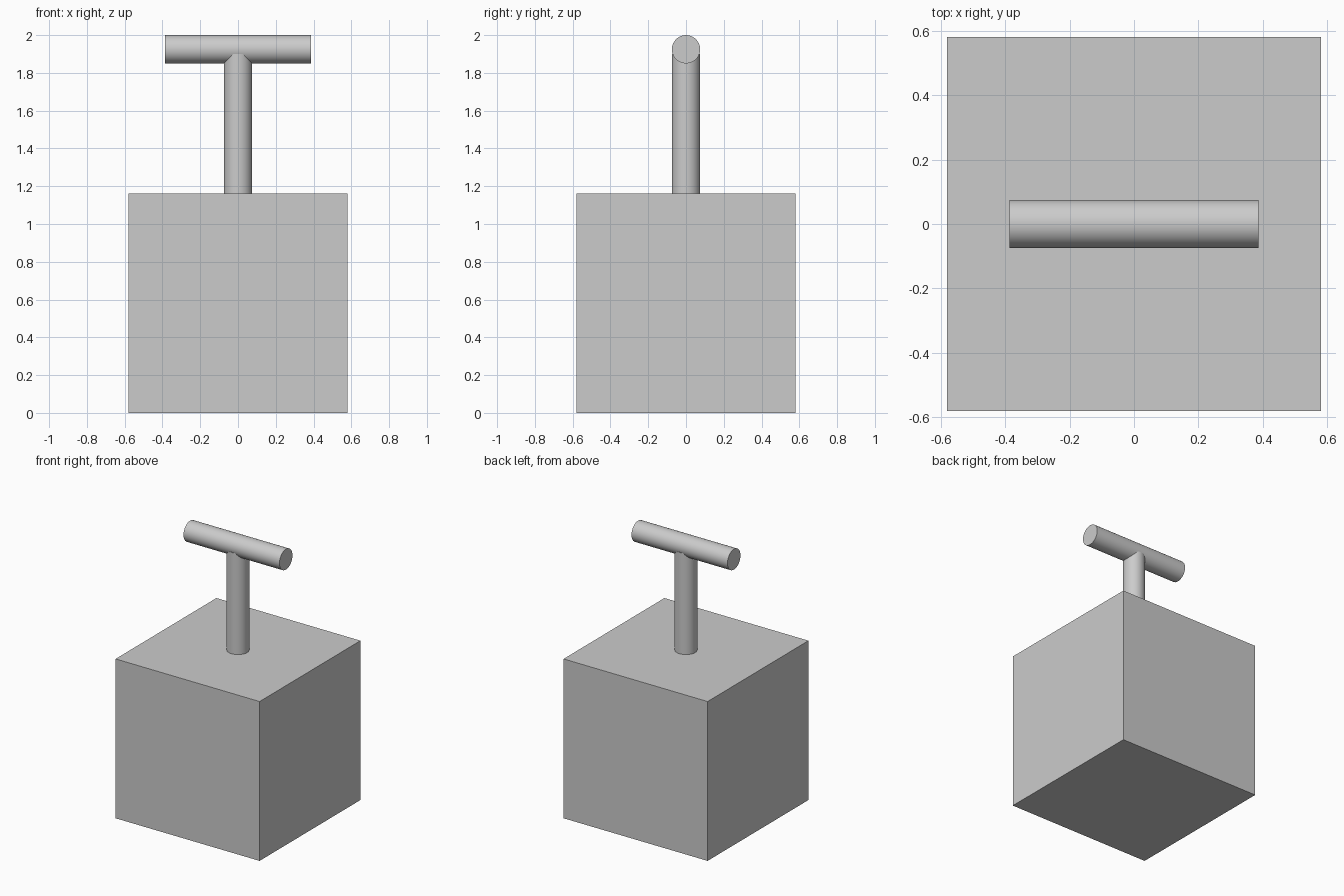
import bpy
import math

if "Cube" in bpy.data.objects:
    bpy.data.objects.remove(bpy.data.objects["Cube"])

SIDE = 1.162
RADIUS = 0.075
BAR_Z = 2.0 - RADIUS


def rod(name, radius, length, location, rotation=(0, 0, 0)):
    bpy.ops.mesh.primitive_cylinder_add(vertices=32, radius=radius, depth=length,
                                        location=location, rotation=rotation)
    obj = bpy.context.object
    obj.name = name
    bpy.ops.object.shade_smooth_by_angle(angle=math.radians(30))
    return obj


# Box body standing on the ground
bpy.ops.mesh.primitive_cube_add(size=SIDE, location=(0, 0, SIDE / 2))
bpy.context.object.name = "box_body"

# Plunger post, ending inside the handle
POST_TOP = 1.90
rod("plunger_post", RADIUS, POST_TOP - SIDE, (0, 0, (POST_TOP + SIDE) / 2))

# Horizontal handle bar along x
rod("handle_bar", RADIUS, 0.774, (0, 0, BAR_Z), (0, math.pi / 2, 0))
